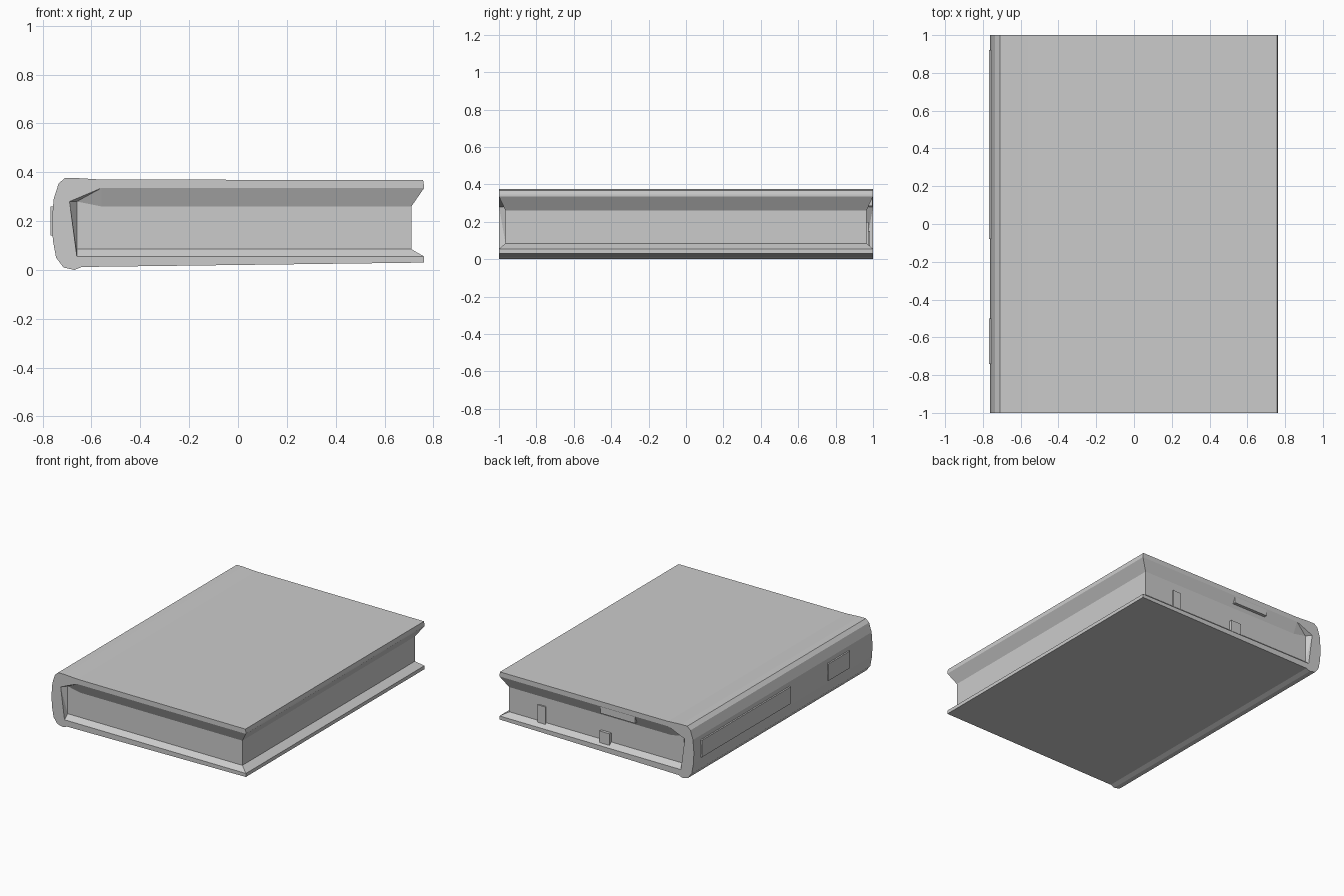
import bpy, bmesh

if "Cube" in bpy.data.objects:
    bpy.data.objects.remove(bpy.data.objects["Cube"])


def loft(name, rings):
    """Closed solid through rings that have equal point counts."""
    bm = bmesh.new()
    loops = [[bm.verts.new(p) for p in r] for r in rings]
    n = len(loops[0])
    for a, b in zip(loops, loops[1:]):
        for i in range(n):
            j = (i + 1) % n
            bm.faces.new((a[i], a[j], b[j], b[i]))
    bm.faces.new(loops[0])
    bm.faces.new(loops[-1])
    bmesh.ops.triangulate(bm, faces=bm.faces[:])
    bmesh.ops.recalc_face_normals(bm, faces=bm.faces[:])
    me = bpy.data.meshes.new(name)
    bm.to_mesh(me)
    bm.free()
    ob = bpy.data.objects.new(name, me)
    bpy.context.collection.objects.link(ob)
    return ob


def at_y(profile, y):
    return [(x, y, z) for x, z in profile]


def box(name, x0, x1, y0, y1, z0, z1):
    prof = [(x0, z0), (x1, z0), (x1, z1), (x0, z1)]
    return loft(name, [at_y(prof, y0), at_y(prof, y1)])


def cut(target, cutter):
    m = target.modifiers.new(cutter.name, 'BOOLEAN')
    m.operation = 'DIFFERENCE'
    m.solver = 'EXACT'
    m.object = cutter
    bpy.context.view_layer.objects.active = target
    bpy.ops.object.modifier_apply(modifier=m.name)
    bpy.data.objects.remove(cutter, do_unlink=True)


# Closed book: flat boards and a rounded spine
outline = [(0.762, 0.03), (0.762, 0.345), (0.758, 0.368), (-0.56, 0.37),
           (-0.66, 0.376), (-0.71, 0.376), (-0.735, 0.353), (-0.755, 0.29),
           (-0.762, 0.2), (-0.758, 0.12), (-0.745, 0.05), (-0.715, 0.01),
           (-0.67, 0.0), (-0.64, 0.012)]
book = loft("book_body", [at_y(outline, -1), at_y(outline, 1)])

# Recess at head and tail, flaring from the boards down to the pages
mouth = [(-0.66, 0.055), (-0.69, 0.28), (-0.56, 0.335), (0.8, 0.335), (0.8, 0.055)]
inner = [(-0.66, 0.085), (-0.66, 0.28), (-0.56, 0.26), (0.8, 0.26), (0.8, 0.085)]
for s in (-1, 1):
    cut(book, loft("end_recess", [at_y(mouth, 1.05 * s), at_y(mouth, s),
                                  at_y(inner, 0.965 * s)]))

# Recess along the fore edge
edge = [(0.71, 0.085), (0.762, 0.055), (0.85, 0.055),
        (0.85, 0.335), (0.762, 0.335), (0.71, 0.26)]
cut(book, loft("fore_edge_recess", [at_y(edge, -1.1), at_y(edge, 1.1)]))

# Small ridges on the back page edge
box("back_page_tab", -0.09, -0.01, 0.96, 0.985, 0.05, 0.15)
box("back_lip_patch", -0.3, -0.03, 0.96, 0.998, 0.285, 0.338)
box("back_page_ridge", 0.42, 0.48, 0.96, 0.975, 0.05, 0.2)

# Slightly raised bands on the spine
for y0, y1 in ((-0.74, -0.5), (-0.08, 0.92)):
    box("spine_band", -0.768, -0.75, y0, y1, 0.14, 0.26)
